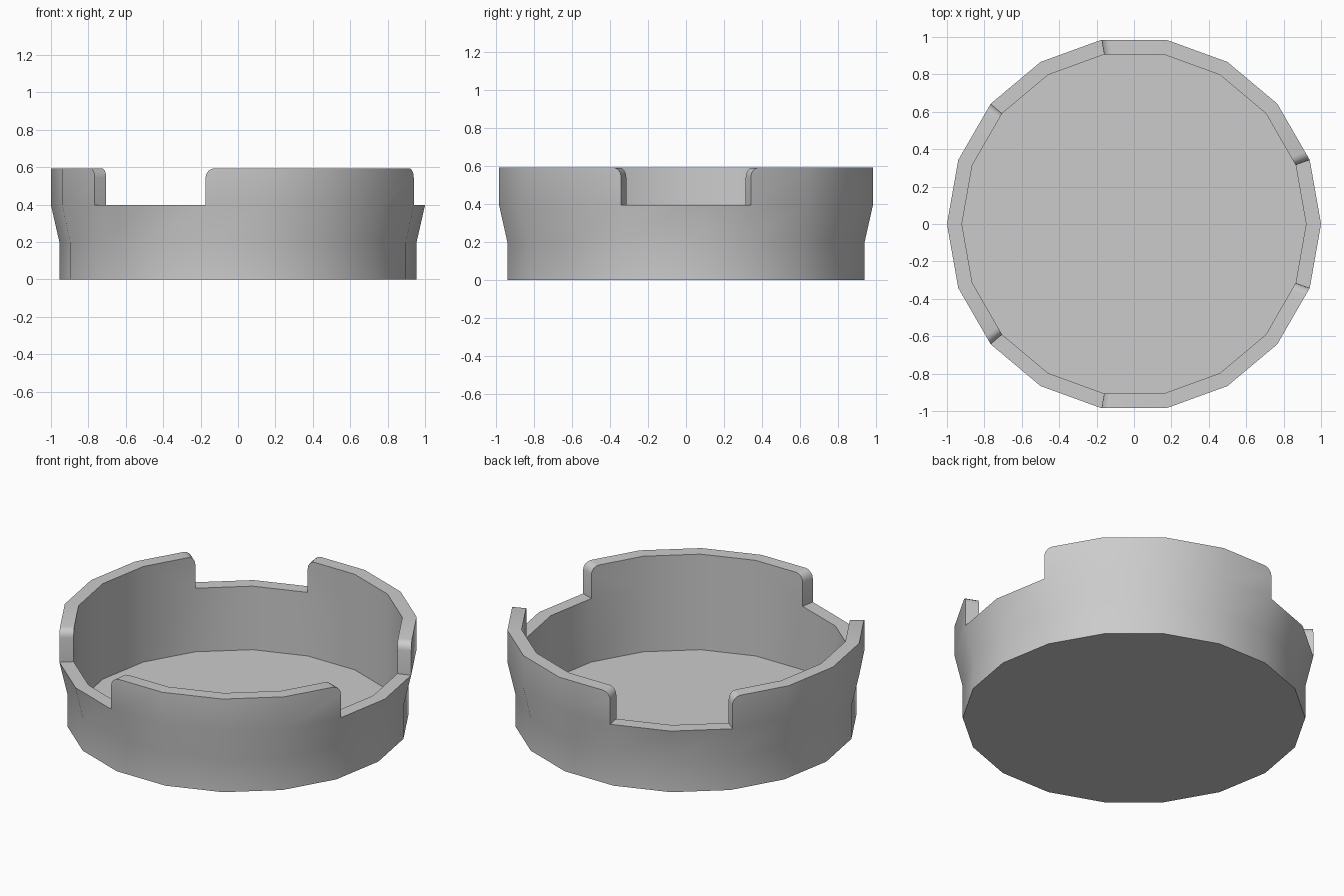
import bpy, bmesh, math
from mathutils import Vector

if "Cube" in bpy.data.objects:
    bpy.data.objects.remove(bpy.data.objects["Cube"])

N = 18                      # sides of the round dish
R_OUT, R_IN, R_BASE = 1.0, 0.92, 0.955
Z_FLOOR, Z_BEND, Z_RIM, Z_TOP = 0.006, 0.2, 0.397, 0.594
ROUND = 0.05                # corner rounding of the raised tabs

bm = bmesh.new()


def point(r, i, z):
    """Point on the polygon outline; fractional i lies on a straight side."""
    k = math.floor(i)
    a, b = [Vector((r * math.cos(math.tau * j / N), r * math.sin(math.tau * j / N), z))
            for j in (k, k + 1)]
    return a.lerp(b, i - k)


def ring(r, z):
    return [bm.verts.new(point(r, i, z)) for i in range(N)]


# dish wall and floor
profile = [(R_BASE, 0), (R_BASE, Z_BEND), (R_OUT, Z_RIM), (R_IN, Z_RIM), (R_IN, Z_FLOOR)]
rings = [ring(r, z) for r, z in profile]
bm.faces.new(rings[0])
bm.faces.new(rings[-1])
outer, inner = rings[2], rings[3]
tab_starts = (1, 7, 13)     # each tab spans four sides, each gap two
tab_sides = {(s + k) % N for s in tab_starts for k in range(4)}
for n, (a, b) in enumerate(zip(rings, rings[1:])):
    for i in range(N):
        if n == 2 and i in tab_sides:
            continue        # covered by a tab
        j = (i + 1) % N
        bm.faces.new((a[i], a[j], b[j], b[i]))

# raised tabs with rounded upper corners
STEPS = 4
dt = ROUND / (2 * math.sin(math.pi / N))
arc = [(dt * (1 - math.cos(t)), Z_TOP - ROUND * (1 - math.sin(t)))
       for t in (math.pi / 2 * k / STEPS for k in range(STEPS + 1))]
for s in tab_starts:
    path = [(s + t, z) for t, z in arc]
    path += [(s + k, Z_TOP) for k in (1, 2, 3)]
    path += [(s + 4 - t, z) for t, z in reversed(arc)]
    edges = []
    for r, base in ((R_OUT, outer), (R_IN, inner)):
        top = [bm.verts.new(point(r, i, z)) for i, z in path]
        foot = [base[(s + k) % N] for k in range(5)]
        m = STEPS + 1
        spans = [top[:m + 1], top[m:m + 2], top[m + 1:m + 3], top[m + 2:]]
        for k, span in enumerate(spans):
            bm.faces.new([foot[k + 1], foot[k]] + span)
        edges.append([foot[0]] + top + [foot[4]])
    o, n = edges
    for k in range(len(o) - 1):
        bm.faces.new((o[k], o[k + 1], n[k + 1], n[k]))

bmesh.ops.recalc_face_normals(bm, faces=bm.faces)
mesh = bpy.data.meshes.new("notched_dish")
bm.to_mesh(mesh)
bm.free()
dish = bpy.data.objects.new("notched_dish", mesh)
bpy.context.collection.objects.link(dish)
bpy.context.view_layer.objects.active = dish
dish.select_set(True)
bpy.ops.object.shade_smooth_by_angle(angle=math.radians(30))
